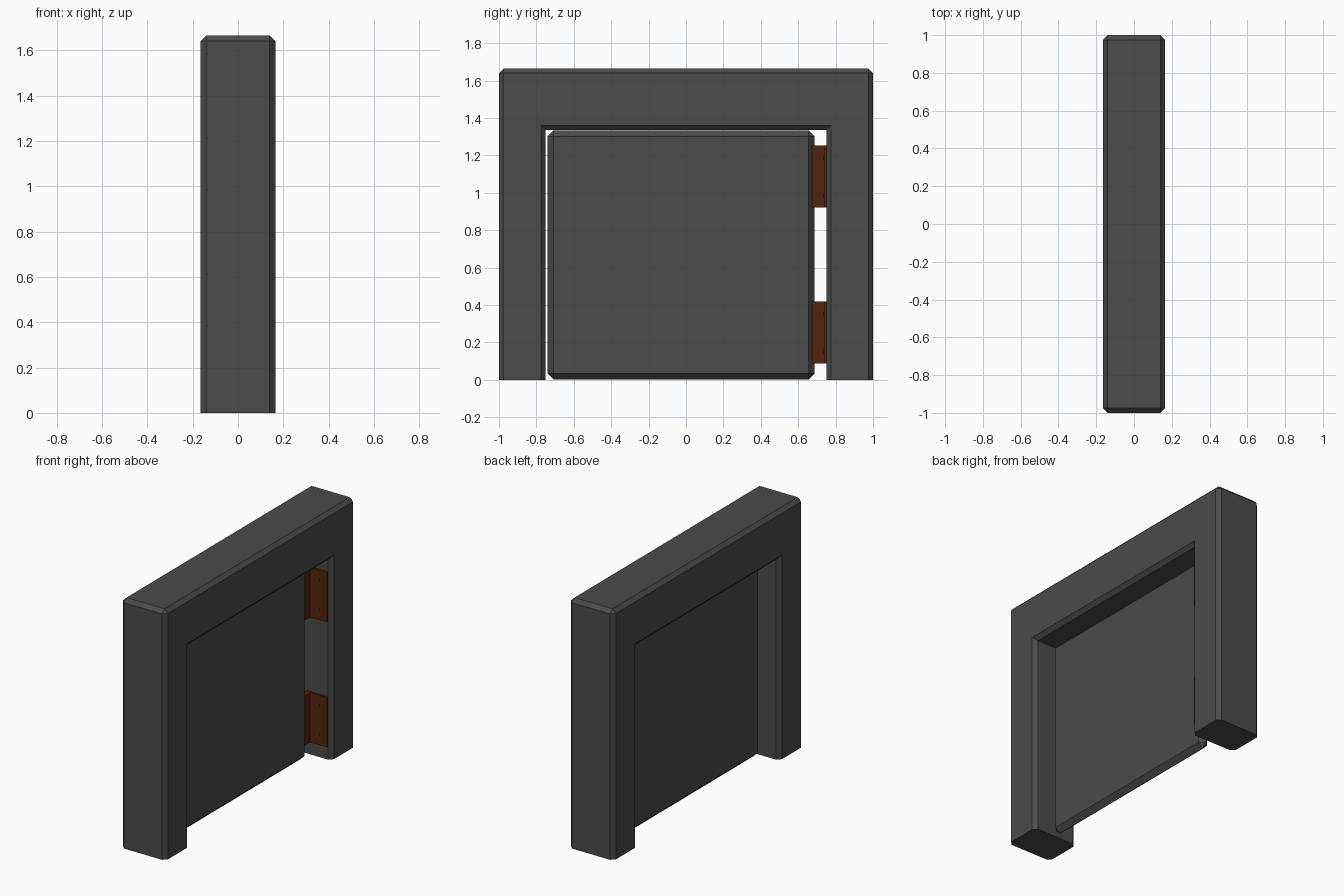
import bpy
import bmesh
from mathutils import Matrix, Vector

if "Cube" in bpy.data.objects:
    bpy.data.objects.remove(bpy.data.objects["Cube"], do_unlink=True)


def make_material(name, color):
    mat = bpy.data.materials.new(name)
    mat.use_nodes = True
    mat.diffuse_color = (*color, 1)
    mat.node_tree.nodes["Principled BSDF"].inputs["Base Color"].default_value = (*color, 1)
    return mat


GREY = make_material("dark grey stone", (0.07, 0.07, 0.07))
RUST = make_material("rusty brown", (0.09, 0.017, 0.004))
DARK = make_material("dark screw", (0.04, 0.035, 0.035))


def finish(bm, name, mat):
    bmesh.ops.recalc_face_normals(bm, faces=bm.faces)
    mesh = bpy.data.meshes.new(name)
    bm.to_mesh(mesh)
    bm.free()
    mesh.materials.append(mat)
    obj = bpy.data.objects.new(name, mesh)
    bpy.context.collection.objects.link(obj)
    return obj


def box(name, low, high, mat, bevel=0):
    low, high = Vector(low), Vector(high)
    bm = bmesh.new()
    place = Matrix.Translation((low + high) / 2) @ Matrix.Diagonal((*(high - low), 1))
    bmesh.ops.create_cube(bm, size=1, matrix=place)
    if bevel:
        bmesh.ops.bevel(bm, geom=bm.edges[:], offset=bevel, segments=1, affect='EDGES')
    return finish(bm, name, mat)


def door_frame(half_depth, inner, head, height, bevel):
    """Upside-down U extruded along x, chamfered everywhere but at the floor."""
    half = [(1, 0), (1, height)]
    inside = [(inner, head), (inner, 0)]
    outline = half + [(-y, z) for y, z in reversed(half)]
    outline += [(-y, z) for y, z in reversed(inside)] + inside
    bm = bmesh.new()
    face = bm.faces.new([bm.verts.new((-half_depth, y, z)) for y, z in outline])
    side = bmesh.ops.extrude_face_region(bm, geom=[face])["geom"]
    verts = [g for g in side if isinstance(g, bmesh.types.BMVert)]
    bmesh.ops.translate(bm, verts=verts, vec=(2 * half_depth, 0, 0))
    bmesh.ops.recalc_face_normals(bm, faces=bm.faces)
    edges = [e for e in bm.edges
             if e.is_convex and max(v.co.z for v in e.verts) > 0.01]
    bmesh.ops.bevel(bm, geom=edges, offset=bevel, segments=1, affect='EDGES')
    return finish(bm, "door_frame", GREY)


def screw(name, x, y, z):
    bm = bmesh.new()
    turn = Matrix.Translation((x, y, z)) @ Matrix.Rotation(1.5708, 4, 'X')
    bmesh.ops.create_cone(bm, cap_ends=True, segments=10, radius1=0.011,
                          radius2=0.011, depth=0.004, matrix=turn)
    return finish(bm, name, DARK)


# Frame and door panel
door_frame(0.165, 0.75, 1.335, 1.665, 0.025)
box("door_panel", (-0.034, -0.74, 0.002), (0.034, 0.687, 1.334), GREY, 0.032)

# Two hinges: a knuckle plate across the gap and a leaf on the jamb
for label, mid in (("lower", 0.253), ("upper", 1.087)):
    low, high = mid - 0.166, mid + 0.166
    box(label + "_hinge_plate", (-0.016, 0.64, low), (0.016, 0.75, high), RUST)
    box(label + "_hinge_leaf", (0.0, 0.737, low), (0.14, 0.751, high), RUST)
    for spot, dz in (("bottom", -0.1), ("top", 0.1)):
        screw(f"{label}_hinge_{spot}_screw", 0.078, 0.736, mid + dz)
